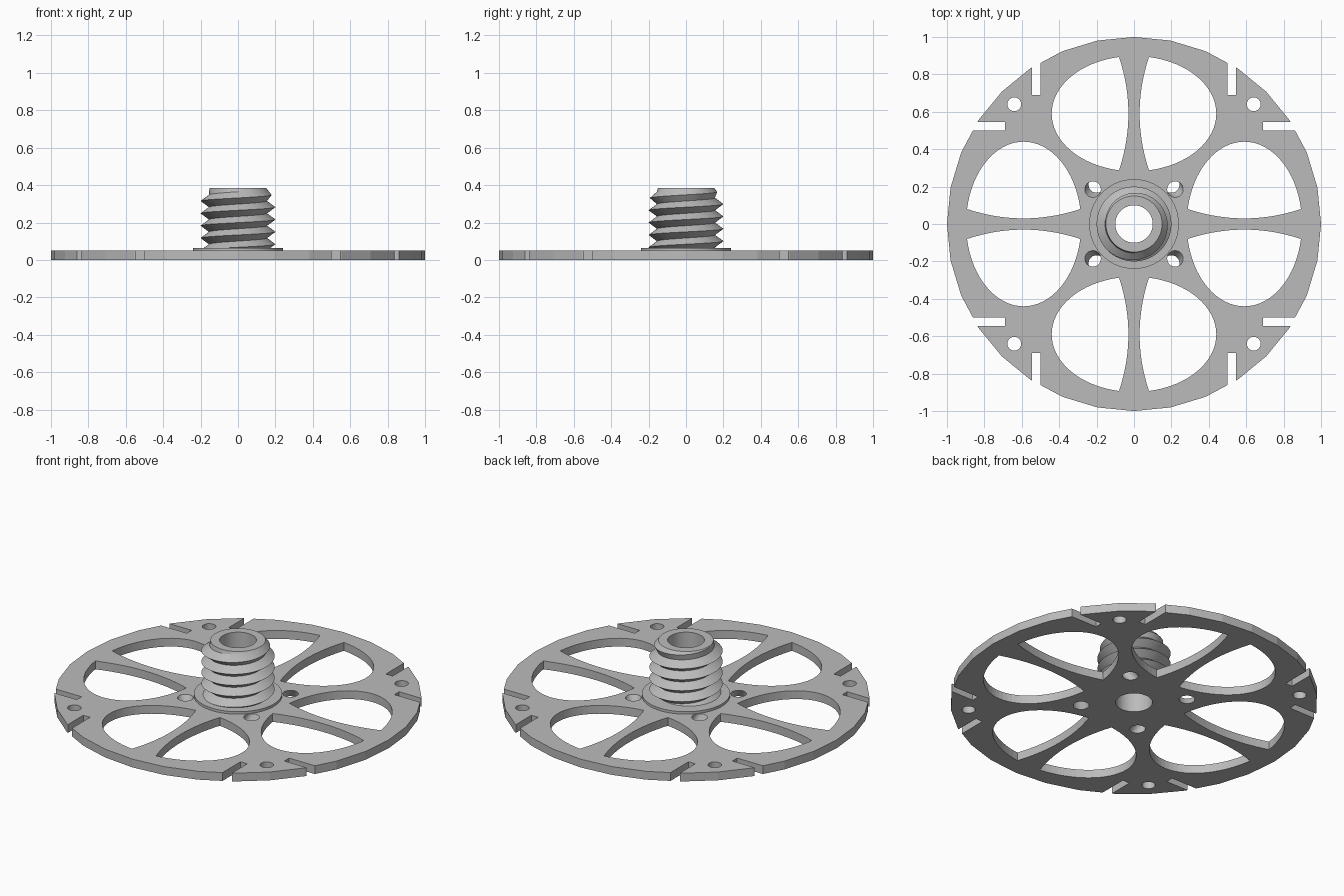
import bpy, bmesh, math
from math import cos, sin, pi, tau

cube = bpy.data.objects.get("Cube")
if cube:
    bpy.data.objects.remove(cube, do_unlink=True)

grey = bpy.data.materials.new("plain_grey")
grey.use_nodes = True
grey.diffuse_color = (0.5, 0.5, 0.5, 1)
grey.node_tree.nodes["Principled BSDF"].inputs["Base Color"].default_value = (0.5, 0.5, 0.5, 1)

PLATE_TOP = 0.05
FLANGE_TOP = 0.065
BOSS_TOP = 0.385
BORE = 0.1
SEGS = 64


def make_object(name, bm):
    bmesh.ops.recalc_face_normals(bm, faces=bm.faces)
    mesh = bpy.data.meshes.new(name)
    bm.to_mesh(mesh)
    bm.free()
    mesh.materials.append(grey)
    obj = bpy.data.objects.new(name, mesh)
    bpy.context.collection.objects.link(obj)
    return obj


def circle(cx, cy, r, n=24):
    return [(cx + r * cos(tau * i / n), cy + r * sin(tau * i / n)) for i in range(n)]


def prism(bm, outline, z0, z1, lean=(0, 0)):
    """Extrude an outline, optionally shifting its top sideways."""
    low = [bm.verts.new((x, y, z0)) for x, y in outline]
    high = [bm.verts.new((x + lean[0], y + lean[1], z1)) for x, y in outline]
    bm.faces.new(low[::-1])
    bm.faces.new(high)
    for i in range(len(low)):
        j = (i + 1) % len(low)
        bm.faces.new((low[i], low[j], high[j], high[i]))


def turned(points, quarter):
    """Rotate an outline by quarter turns."""
    a = quarter * pi / 2
    return [(x * cos(a) - y * sin(a), x * sin(a) + y * cos(a)) for x, y in points]


def window():
    """Half an ellipse, bounded inside by the waisted spoke edge."""
    mid, wide, tall, edge = 0.59, 0.44, 0.308, 0.08
    start = math.acos(edge / wide)
    outer = [(wide * cos(t), mid + tall * sin(t))
             for t in (start * (2 * i / 32 - 1) for i in range(33))]
    end = tall * sin(start)
    spoke = [(0.03 + (edge - 0.03) * u * u, mid + end * u)
             for u in (1 - 2 * i / 16 for i in range(1, 16))]
    return outer + spoke


def mirrored(points):
    return [(-x, y) for x, y in reversed(points)]


# Slotted wheel plate
bm = bmesh.new()
prism(bm, circle(0, 0, 1, 32), 0, PLATE_TOP)
plate = make_object("wheel_plate", bm)

# Cutters: windows, rim slots, rim holes, slanted holes and bore
bm = bmesh.new()
slot = [(0.5, 0.69), (0.545, 0.69), (0.545, 1.1), (0.5, 1.1)]
for q in range(4):
    for shape in (window(), mirrored(window()), slot, mirrored(slot),
                  turned(circle(0.64, 0.64, 0.037), 0)):
        prism(bm, turned(shape, q), -0.1, 0.2)
prism(bm, circle(0, 0, BORE, SEGS), -0.1, 0.2)
for sx in (-1, 1):
    for sy in (-1, 1):
        prism(bm, circle(sx * 0.18, sy * 0.235, 0.043), -PLATE_TOP, 2 * PLATE_TOP,
              (sx * 0.06, sy * -0.075))
cutter = make_object("plate_cutter", bm)
cutter.hide_render = True

cut = plate.modifiers.new("cut", "BOOLEAN")
cut.operation = "DIFFERENCE"
cut.solver = "EXACT"
cut.object = cutter
bpy.context.view_layer.objects.active = plate
bpy.ops.object.modifier_apply(modifier="cut")
bpy.data.objects.remove(cutter, do_unlink=True)


def bridge(bm, a, b):
    for i in range(SEGS):
        j = (i + 1) % SEGS
        bm.faces.new((a[i], a[j], b[j], b[i]))


def ring(bm, r, z):
    return [bm.verts.new((x, y, z)) for x, y in circle(0, 0, r, SEGS)]


# Thin flange at the foot of the boss
bm = bmesh.new()
rings = [ring(bm, r, z) for r, z in
         ((BORE, PLATE_TOP), (0.24, PLATE_TOP), (0.24, FLANGE_TOP), (BORE, FLANGE_TOP))]
for k in range(4):
    bridge(bm, rings[k], rings[(k + 1) % 4])
flange = make_object("boss_flange", bm)

# Hollow threaded boss: rows follow the helix, clipped at both ends
PITCH, ROOT, CREST, CREST_Z = 0.066, 0.155, 0.2, 0.282


def thread_point(row, angle):
    z = CREST_Z + PITCH * (row / 2 + angle / tau)
    z = min(max(z, PLATE_TOP), BOSS_TOP)
    phase = ((z - CREST_Z) / PITCH - angle / tau) % 1
    r = ROOT + (CREST - ROOT) * abs(2 * phase - 1)
    r = min(r, 0.15 + 0.8 * (BOSS_TOP - z))
    return r * cos(angle), r * sin(angle), z


bm = bmesh.new()
rows = range(-10, 5)
cols = [[bm.verts.new(thread_point(row, tau * i / SEGS)) for row in rows]
        for i in range(SEGS + 1)]
for a, b in zip(cols, cols[1:]):
    for k in range(len(rows) - 1):
        bm.faces.new((a[k], b[k], b[k + 1], a[k + 1]))
inner_low, inner_high = ring(bm, BORE, PLATE_TOP), ring(bm, BORE, BOSS_TOP)
bridge(bm, inner_low, inner_high)
for i in range(SEGS):
    j = (i + 1) % SEGS
    bm.faces.new((cols[i][-1], cols[i + 1][-1], inner_high[j], inner_high[i]))
    bm.faces.new((cols[i][0], cols[i + 1][0], inner_low[j], inner_low[i]))
bmesh.ops.remove_doubles(bm, verts=bm.verts, dist=0.0002)
boss = make_object("threaded_boss", bm)

# Smooth the turned parts, leaving the plate facets flat
bpy.ops.object.select_all(action="DESELECT")
for obj in (flange, boss):
    obj.select_set(True)
bpy.context.view_layer.objects.active = boss
bpy.ops.object.shade_smooth_by_angle(angle=math.radians(30))
